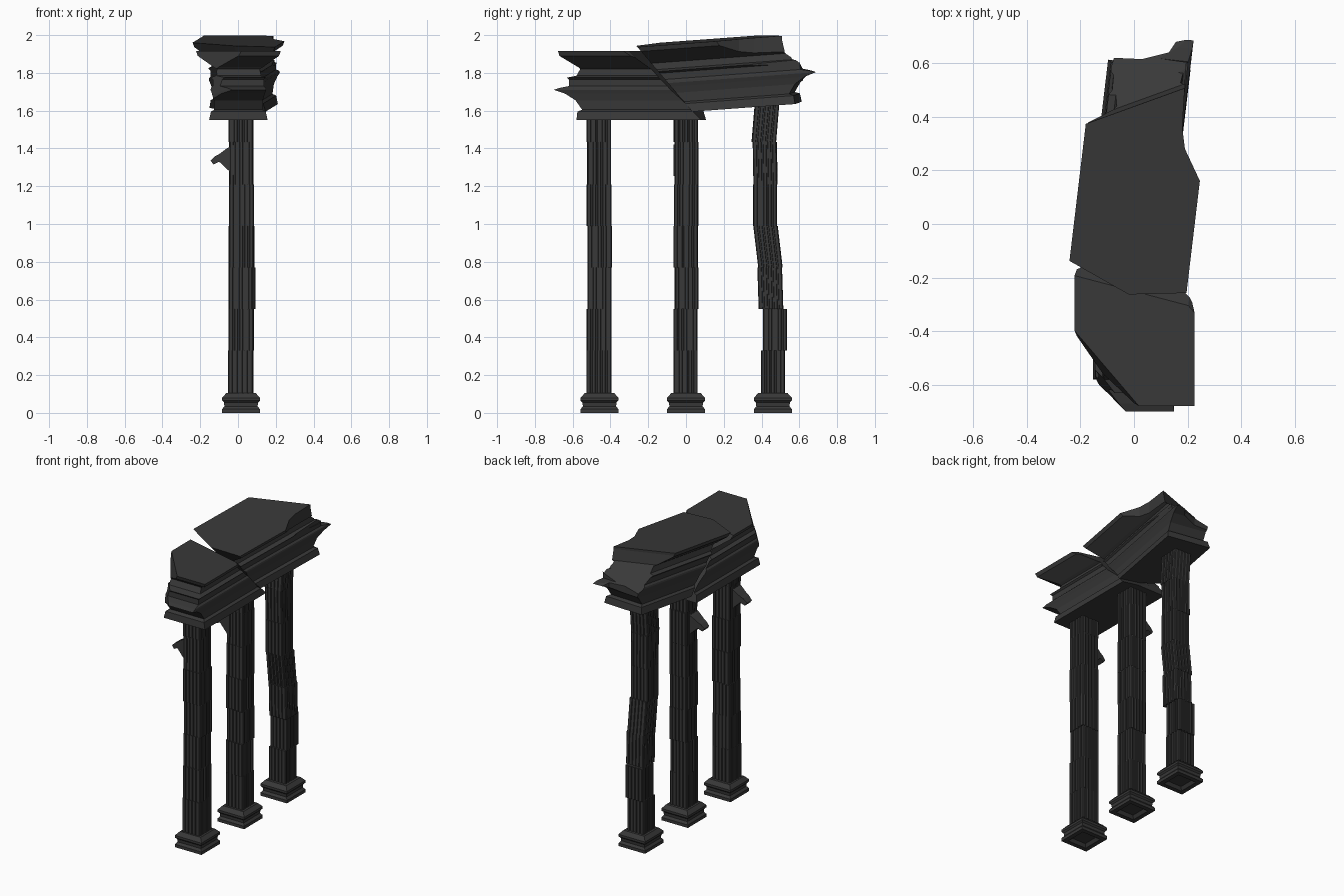
import bpy, bmesh, math, random
from mathutils import Matrix, Vector

random.seed(4)
cube = bpy.data.objects.get("Cube")
if cube:
    bpy.data.objects.remove(cube, do_unlink=True)

stone = bpy.data.materials.new("dark_stone")
stone.use_nodes = True
COLOUR = (0.04, 0.04, 0.04, 1)
stone.diffuse_color = COLOUR
stone.node_tree.nodes["Principled BSDF"].inputs["Base Color"].default_value = COLOUR


def finish(bm, name):
    bmesh.ops.recalc_face_normals(bm, faces=bm.faces)
    mesh = bpy.data.meshes.new(name)
    bm.to_mesh(mesh)
    bm.free()
    mesh.materials.append(stone)
    obj = bpy.data.objects.new(name, mesh)
    bpy.context.collection.objects.link(obj)
    return obj


def loft(bm, rings):
    """Skin a stack of closed rings and cap both ends."""
    loops = [[bm.verts.new(p) for p in ring] for ring in rings]
    n = len(loops[0])
    for a, b in zip(loops, loops[1:]):
        for i in range(n):
            j = (i + 1) % n
            bm.faces.new((a[i], a[j], b[j], b[i]))
    bm.faces.new(loops[0][::-1])
    bm.faces.new(loops[-1])


def rect(cx, w, y0, y1, z):
    return [(cx - w, y0, z), (cx + w, y0, z), (cx + w, y1, z), (cx - w, y1, z)]


def break_off(bm, point, normal):
    """Cut away everything on the normal's side and close the break."""
    geom = bm.verts[:] + bm.edges[:] + bm.faces[:]
    cut = bmesh.ops.bisect_plane(bm, geom=geom, plane_co=point, plane_no=Vector(normal).normalized(),
                                 clear_outer=True)
    edges = [e for e in cut["geom_cut"] if isinstance(e, bmesh.types.BMEdge)]
    bmesh.ops.triangle_fill(bm, edges=edges, use_beauty=True)


def carve(obj, rings):
    """Subtract a lofted chunk from a finished part."""
    bm = bmesh.new()
    loft(bm, rings)
    cutter = finish(bm, "cutter")
    cutter.hide_render = True
    mod = obj.modifiers.new("carve", "BOOLEAN")
    mod.operation = "DIFFERENCE"
    mod.solver = "EXACT"
    mod.object = cutter
    bpy.context.view_layer.objects.active = obj
    bpy.ops.object.modifier_apply(modifier=mod.name)
    bpy.data.objects.remove(cutter, do_unlink=True)


# Columns: moulded base and stacked square fluted drums
CX = 0.016
JOINTS = [0.1, 0.33, 0.55, 0.77, 0.99, 1.21, 1.435, 1.56]
BASE = [(0.055, 0.02), (0.07, 0.0), (0.1, 0.0), (0.1, 0.02), (0.088, 0.035), (0.09, 0.055),
        (0.1, 0.065), (0.1, 0.08), (0.078, 0.105)]
SIDE = [(-0.93, 1.0)]
for centre in (-0.6, -0.2, 0.2, 0.6):
    SIDE += [(centre - 0.09, 1.0), (centre - 0.06, 0.9), (centre + 0.06, 0.9), (centre + 0.09, 1.0)]
SIDE.append((0.93, 1.0))


def fluted_ring(x, y, z, h, turn):
    ring = []
    for quarter in range(4):
        a = quarter * math.pi / 2 + turn
        c, s = math.cos(a), math.sin(a)
        ring += [(x + h * (d * c - t * s), y + h * (d * s + t * c), z) for t, d in SIDE]
    return ring


def column(name, cy, drums):
    bm = bmesh.new()
    loft(bm, [rect(CX, w, cy - w, cy + w, z) for w, z in BASE])
    finish(bm, name + "_base")
    bm = bmesh.new()
    for z0, z1, low, high in drums:
        turn = random.uniform(-0.025, 0.025)
        h = random.uniform(0.062, 0.066)
        loft(bm, [fluted_ring(low[0], low[1], z0, h, turn),
                  fluted_ring(high[0], high[1], z1, h, turn)])
    finish(bm, name + "_shaft")


for name, cy in (("front_column", -0.458), ("middle_column", 0.0)):
    drums = []
    for z0, z1 in zip(JOINTS, JOINTS[1:]):
        c = (CX + random.uniform(-0.003, 0.003), cy + random.uniform(-0.004, 0.004))
        drums.append((z0, z1, c, c))
    column(name, cy, drums)

# Leaning back column: lower and upper y of each drum, then x
LEAN = [(0.46, 0.46, 0.016), (0.471, 0.471, 0.02), (0.45, 0.443, 0.028), (0.447, 0.421, 0.022),
        (0.418, 0.418, 0.018), (0.421, 0.417, 0.016), (0.412, 0.43, 0.018)]
tops = JOINTS[:-1] + [1.65]
column("back_column", 0.46, [(z0, z1, (x, a), (x, b))
                             for z0, z1, (a, b, x) in zip(tops, tops[1:], LEAN)])

# Broken shards jutting from two shafts
SHARD = [(-0.02, 1.42), (-0.06, 1.4), (-0.1, 1.37), (-0.12, 1.36), (-0.145, 1.335),
         (-0.13, 1.315), (-0.1, 1.33), (-0.02, 1.255)]
for name, cy in (("front_shard", -0.475), ("middle_shard", -0.017)):
    bm = bmesh.new()
    loft(bm, [[(x, cy + side * (0.052 + 0.18 * x), z) for x, z in SHARD] for side in (-1, 1)])
    finish(bm, name)

# Entablature moulding: height, half width, reach of the end
MOULDING = [(1.55, 0.155, 0.58), (1.595, 0.145, 0.575), (1.605, 0.128, 0.55), (1.655, 0.13, 0.585),
            (1.69, 0.14, 0.64), (1.71, 0.147, 0.7), (1.72, 0.145, 0.67), (1.73, 0.135, 0.62),
            (1.765, 0.135, 0.62), (1.775, 0.147, 0.63), (1.785, 0.12, 0.58), (1.82, 0.113, 0.56),
            (1.83, 0.13, 0.57), (1.89, 0.215, 0.67), (1.915, 0.224, 0.678)]

bm = bmesh.new()
loft(bm, [rect(0.002, w, -e, 0.3, z) for z, w, e in MOULDING])
for point, normal in (
        ((0.225, -0.31, 1.915), (0.25, 0.95, 0.97)),
        ((0.225, -0.33, 1.915), (0.75, 0.66, 0.75)),
        ((-0.22, -0.4, 1.915), (-0.76, -0.65, 0.26)),
        ((-0.15, -0.57, 1.72), (-0.73, -0.68, 0.1)),
        ((0, 0.105, 1.555), (0.0, 1.0, 0.3))):
    break_off(bm, point, normal)
finish(bm, "front_entablature")

# Back piece: same moulding, slipped and tilted
bm = bmesh.new()
loft(bm, [rect(0, w, -0.6, e, z - 1.75) for z, w, e in MOULDING])
tilt = (Matrix.Translation((-0.005, 0.005, 1.798)) @ Matrix.Rotation(math.radians(-6.8), 4, "Z")
        @ Matrix.Rotation(math.radians(4.2), 4, "X") @ Matrix.Rotation(math.radians(2.3), 4, "Y"))
bmesh.ops.transform(bm, matrix=tilt, verts=bm.verts)
for point, normal in (
        ((0.19, -0.26, 1.94), (0, -1, -0.85)),
        ((-0.245, -0.135, 1.96), (-0.54, -0.84, -0.85))):
    break_off(bm, point, normal)
back = finish(bm, "back_entablature")

# Scooped break across the far end: distance outward and height
SCOOP = [(0, 2.2), (0, 1.98), (0.015, 1.91), (0.09, 1.85), (0.2, 1.785), (0.6, 1.74), (0.6, 2.2)]
edge, along, out = Vector((0.17, 0.5)), Vector((0.94, 0.34)), Vector((-0.34, 0.94))
carve(back, [[(*(edge + along * s + out * d), z) for d, z in SCOOP] for s in (-0.6, 0.3)])

# Chipped right flank and ragged far end, cut straight down
FLANK = [(0.246, 0.16), (0.19, 0.28), (0.18, 0.36), (0.195, 0.6), (0.4, 0.6), (0.4, 0.16)]
END = [(-0.3, 0.63), (0.03, 0.615), (0.13, 0.64), (0.17, 0.7), (0.17, 0.9), (-0.3, 0.9)]
for outline, bottom in ((FLANK, 1.84), (END, 1.5)):
    carve(back, [[(x, y, z) for x, y in outline] for z in (bottom, 2.3)])
